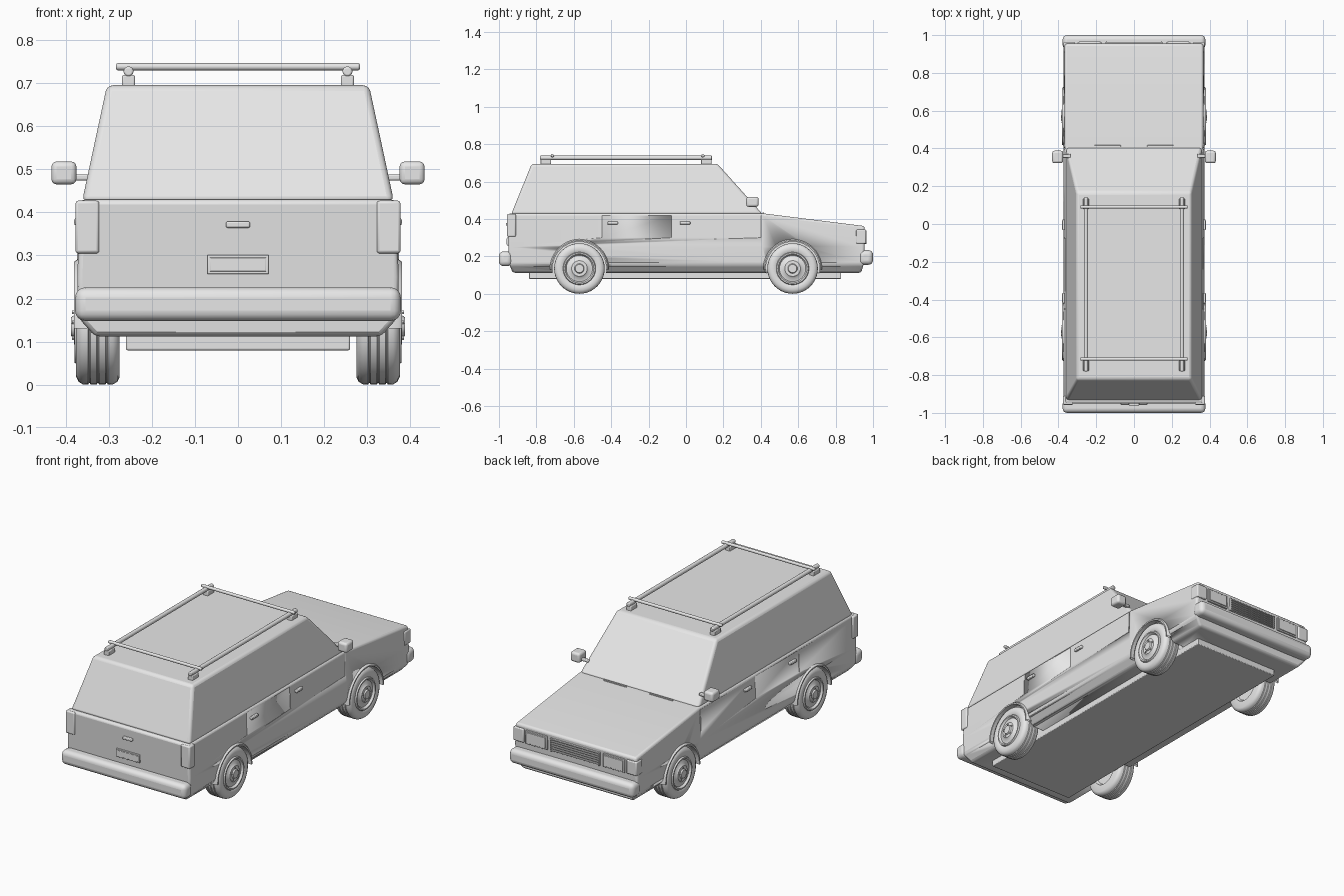
import bpy, bmesh, math
from mathutils import Matrix

cube = bpy.data.objects.get("Cube")
if cube:
    bpy.data.objects.remove(cube, do_unlink=True)

grey = bpy.data.materials.new("plain grey")
grey.use_nodes = True
grey.diffuse_color = (0.8, 0.8, 0.8, 1)
grey.node_tree.nodes["Principled BSDF"].inputs["Base Color"].default_value = (0.8, 0.8, 0.8, 1)


def finish(name, bm, bevel=0, segments=2):
    bmesh.ops.recalc_face_normals(bm, faces=bm.faces)
    mesh = bpy.data.meshes.new(name)
    bm.to_mesh(mesh)
    bm.free()
    mesh.materials.append(grey)
    ob = bpy.data.objects.new(name, mesh)
    bpy.context.collection.objects.link(ob)
    bpy.ops.object.select_all(action='DESELECT')
    ob.select_set(True)
    bpy.context.view_layer.objects.active = ob
    bpy.ops.object.shade_smooth_by_angle(angle=math.radians(35))
    if bevel:
        mod = ob.modifiers.new("rounding", 'BEVEL')
        mod.width, mod.segments, mod.limit_method = bevel, segments, 'ANGLE'
    return ob


def box(name, x, y, z, bevel=0.004, segments=2):
    """Box given by its (min, max) range on each axis."""
    bm = bmesh.new()
    bmesh.ops.create_cube(bm, size=1)
    for v in bm.verts:
        v.co = [r[0] if c < 0 else r[1] for c, r in zip(v.co, (x, y, z))]
    return finish(name, bm, bevel, segments)


def rod(name, centre, radius, length, axis, sides=16, bevel=0.004):
    bm = bmesh.new()
    bmesh.ops.create_cone(bm, cap_ends=True, segments=sides, radius1=radius,
                          radius2=radius, depth=length)
    turn = Matrix.Rotation(math.pi / 2, 4, 'Y' if axis == 'x' else 'X')
    bm.transform(Matrix.Translation(centre) @ turn)
    return finish(name, bm, bevel)


def loft(name, rings, bevel, segments=3):
    """Closed solid through rings that have equal point counts."""
    bm = bmesh.new()
    rows = [[bm.verts.new(p) for p in ring] for ring in rings]
    n = len(rows[0])
    for a, b in zip(rows, rows[1:]):
        for i in range(n):
            bm.faces.new((a[i], a[(i + 1) % n], b[(i + 1) % n], b[i]))
    bm.faces.new(rows[0])
    bm.faces.new(rows[-1])
    return finish(name, bm, bevel, segments)


def lathe(name, profile, centre, side, steps=40):
    """Spin (x, radius) points about a sideways axle."""
    bm = bmesh.new()
    verts = [bm.verts.new((x * side, 0, r)) for x, r in profile]
    edges = [bm.edges.new(pair) for pair in zip(verts, verts[1:])]
    bmesh.ops.spin(bm, geom=verts + edges, axis=(1, 0, 0), cent=(0, 0, 0),
                   angle=2 * math.pi, steps=steps)
    bmesh.ops.remove_doubles(bm, verts=bm.verts, dist=0.0002)
    bm.transform(Matrix.Translation(centre))
    return finish(name, bm)


def cut(target, cutter):
    cutter.hide_render = True
    cutter.hide_viewport = True
    cutter.display_type = 'WIRE'
    mod = target.modifiers.new("cut", 'BOOLEAN')
    mod.operation, mod.solver, mod.object = 'DIFFERENCE', 'EXACT', cutter


SIDES = ((1, "left"), (-1, "right"))
AXLES = ((0.57, "nose"), (-0.57, "tail"))

# Lower body: hull sections from tail to nose
rings = []
for y_low, y_high, top in ((-0.925, -0.95, 0.43), (0.41, 0.41, 0.43), (0.935, 0.955, 0.362)):
    half = [(0.332, y_low, 0.112), (0.37, y_high, 0.155), (0.373, y_high, 0.25), (0.366, y_high, top)]
    rings.append(half + [(-x, y, z) for x, y, z in reversed(half)])
body = loft("lower_body", rings, 0.012)

# Wheel wells and door seams
for s, side in SIDES:
    for y, end in AXLES:
        cut(body, rod(f"{side}_{end}_well_cutter", (s * 0.36, y, 0.135), 0.145, 0.2, 'x', 48, 0))
    for i, y in enumerate((-0.45, -0.075, 0.4)):
        cut(body, box(f"{side}_door_seam_cutter_{i}", (s * 0.369 - 0.003, s * 0.369 + 0.003) if s > 0
                      else (-0.372, -0.366), (y - 0.002, y + 0.002), (0.3, 0.42), 0))

# Cabin with sloping glass on all sides
loft("cabin", [[(-x, b, z), (x, b, z), (x, f, z), (-x, f, z)]
               for x, b, f, z in ((0.362, -0.935, 0.41, 0.425), (0.304, -0.825, 0.168, 0.695))], 0.014)

# Underside tray
box("floor_tray", (-0.26, 0.26), (-0.84, 0.83), (0.08, 0.125))

# Wheels: grooved tyre, dished rim, hub
tyre = [(0.275, 0.08), (0.275, 0.118), (0.28, 0.128), (0.29, 0.134)]
for x in (0.305, 0.325, 0.345):
    tyre += [(x - 0.003, 0.135), (x - 0.001, 0.131), (x + 0.001, 0.131), (x + 0.003, 0.135)]
tyre += [(0.36, 0.134), (0.37, 0.128), (0.376, 0.115), (0.376, 0.095), (0.371, 0.086)]
rim = [(0.371, 0.088), (0.379, 0.084), (0.379, 0.077), (0.368, 0.07), (0.372, 0.05),
       (0.38, 0.042), (0.38, 0.026), (0.387, 0.022), (0.387, 0)]
for s, side in SIDES:
    for y, end in AXLES:
        label = f"{side}_{end}"
        hub = (0, y, 0.135)
        lathe(label + "_tyre", tyre, hub, s)
        lathe(label + "_rim", rim, hub, s)
        lathe(label + "_wheel_back", [(0.275, 0.082), (0.29, 0.07), (0.29, 0)], hub, s)
        for k in range(5):
            a = k * math.tau / 5
            rod(f"{label}_lug_{k}", (s * 0.38, y + 0.033 * math.sin(a), 0.135 + 0.033 * math.cos(a)),
                0.005, 0.01, 'x', 6, 0)
        # Arch lip over the wheel
        bm = bmesh.new()
        prof = [bm.verts.new((s * x, y, 0.135 + r)) for x, r in
                ((0.35, 0.143), (0.38, 0.143), (0.381, 0.15), (0.371, 0.157), (0.35, 0.157))]
        edges = [bm.edges.new((prof[i], prof[(i + 1) % 5])) for i in range(5)]
        bmesh.ops.rotate(bm, verts=prof, cent=(0, y, 0.135), matrix=Matrix.Rotation(-1.6, 3, 'X'))
        bmesh.ops.spin(bm, geom=prof + edges, axis=(1, 0, 0), cent=(0, y, 0.135), angle=3.2, steps=28)
        finish(label + "_arch_lip", bm)

# Bumpers
box("tail_bumper", (-0.378, 0.378), (-1.0, -0.93), (0.148, 0.226), 0.024, 4)
box("nose_bumper", (-0.378, 0.378), (0.925, 1.0), (0.155, 0.233), 0.024, 4)

# Tail panel details
box("number_plate", (-0.071, 0.071), (-0.957, -0.94), (0.257, 0.301), 0.002)
box("number_plate_face", (-0.065, 0.065), (-0.959, -0.95), (0.263, 0.295), 0.001)
box("tailgate_handle", (-0.028, 0.028), (-0.962, -0.94), (0.364, 0.379))

# Nose details: slatted grille
def front_box(name, x, depth, z):
    box(name, x, (0.935, depth), z, 0.002)

front_box("grille_back", (-0.145, 0.145), 0.957, (0.268, 0.337))
for i in range(6):
    z = 0.27 + i * 0.012
    front_box(f"grille_slat_{i}", (-0.145, 0.145), 0.964, (z, z + 0.006))
for s, side in SIDES:
    def span(a, b):
        return tuple(sorted((s * a, s * b)))
    front_box(side + "_grille_post", span(0.142, 0.15), 0.965, (0.266, 0.339))
    front_box(side + "_headlight_frame", span(0.17, 0.3), 0.961, (0.266, 0.341))
    front_box(side + "_headlight_lens", span(0.178, 0.292), 0.966, (0.274, 0.333))
    box(side + "_turn_signal", span(0.312, 0.374), (0.91, 0.963), (0.268, 0.343), 0.005)
    box(side + "_tail_light", span(0.322, 0.377), (-0.957, -0.91), (0.305, 0.427), 0.006)

    # Door handles
    for y, end in ((-0.005, "nose"), (-0.392, "tail")):
        box(f"{side}_{end}_door_handle", span(0.362, 0.38), (y - 0.028, y + 0.028), (0.37, 0.386))

    # Wing mirror on an arm
    box(side + "_mirror_arm", span(0.335, 0.39), (0.35, 0.37), (0.474, 0.488))
    box(side + "_mirror", span(0.375, 0.433), (0.322, 0.388), (0.465, 0.518), 0.012, 3)

    # Roof rail with feet
    rod(side + "_roof_rail", (s * 0.254, -0.32, 0.727), 0.0115, 0.92, 'y')
    for y in (-0.75, 0.108):
        box(f"{side}_rail_foot_{'nose' if y > 0 else 'tail'}", span(0.239, 0.269),
            (y - 0.028, y + 0.028), (0.685, 0.719))

    # Wiper at the base of the windscreen
    box(side + "_wiper", span(0.07, 0.21), (0.409, 0.417), (0.428, 0.435), 0.001)

# Roof rack crossbars
for y, end in ((-0.715, "tail"), (0.09, "nose")):
    rod(end + "_crossbar", (0, y, 0.738), 0.0085, 0.566, 'x')
